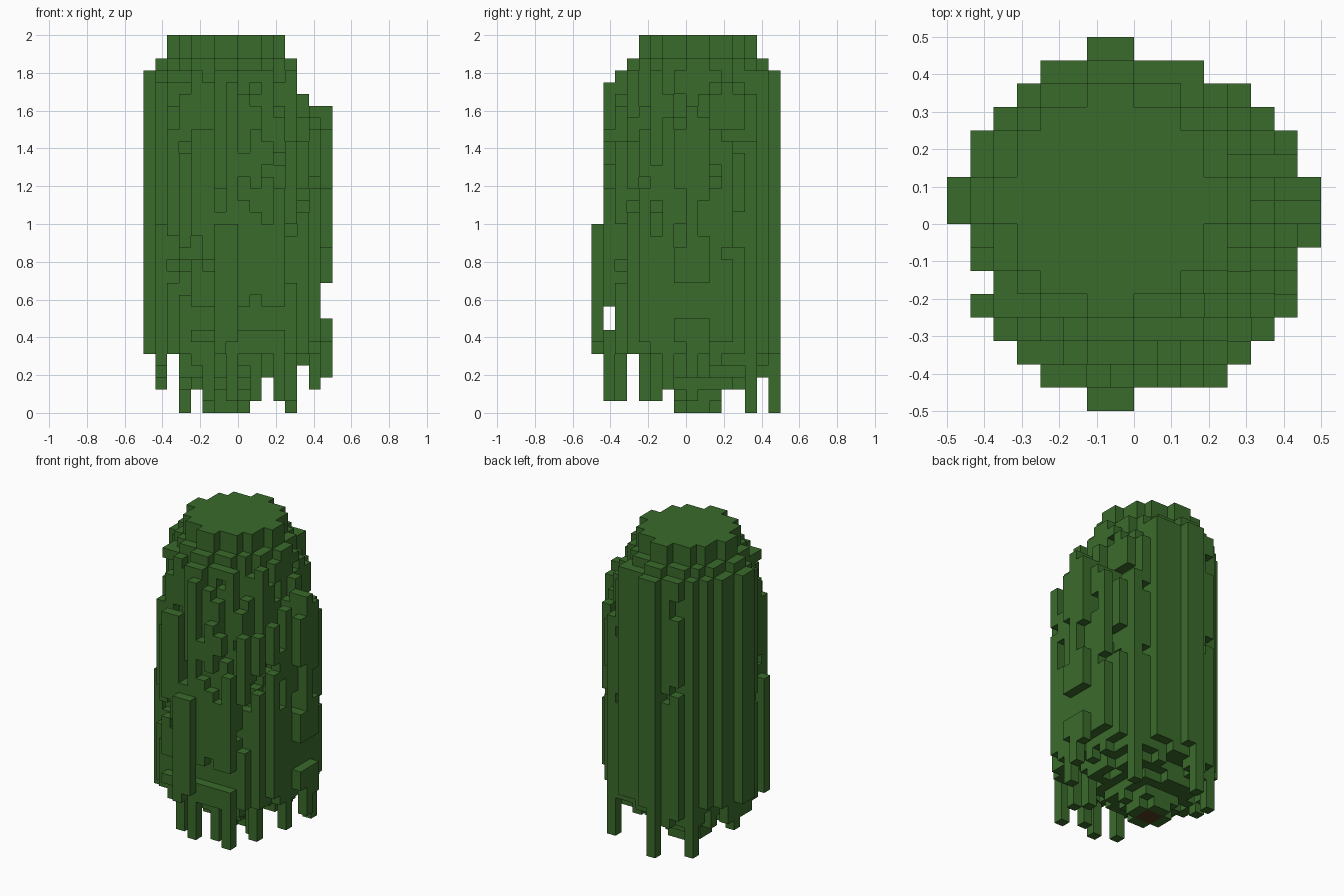
import bpy, bmesh, random
from math import hypot
from mathutils import Vector

random.seed(11)
cube = bpy.data.objects.get("Cube")
if cube:
    bpy.data.objects.remove(cube, do_unlink=True)

CELL = 1 / 16
AXIS_X, AXIS_Y = 7, 9            # canopy axis, in cells


def material(name, color):
    m = bpy.data.materials.new(name)
    m.use_nodes = True
    m.diffuse_color = (*color, 1)
    m.node_tree.nodes["Principled BSDF"].inputs["Base Color"].default_value = (*color, 1)
    return m


def build_voxels(name, cells, solid, mat):
    """Mesh the faces of cells that no solid cell covers."""
    bm = bmesh.new()
    verts = {}

    def vert(p):
        key = tuple(p)
        if key not in verts:
            verts[key] = bm.verts.new(((p[0] - 8) * CELL, (p[1] - 8) * CELL, p[2] * CELL))
        return verts[key]

    for cell in sorted(cells):
        for axis in range(3):
            u, v = Vector((0, 0, 0)), Vector((0, 0, 0))
            u[(axis + 1) % 3] = v[(axis + 2) % 3] = 1
            for side in (0, 1):
                neighbour = list(cell)
                neighbour[axis] += 2 * side - 1
                if tuple(neighbour) in solid:
                    continue
                base = Vector(cell)
                base[axis] += side
                loop = [base, base + u, base + u + v, base + v]
                if not side:
                    loop.reverse()
                bm.faces.new([vert(p) for p in loop])
    mesh = bpy.data.meshes.new(name)
    bm.to_mesh(mesh)
    bm.free()
    mesh.materials.append(mat)
    obj = bpy.data.objects.new(name, mesh)
    bpy.context.collection.objects.link(obj)


# Plan outline: first and last cell of each row, front to back
ROWS = [(6, 7), (4, 11), (3, 12), (2, 13), (1, 14), (2, 14), (1, 14), (1, 15),
        (0, 15), (0, 15), (1, 14), (1, 14), (2, 13), (3, 12), (4, 10), (6, 7)]
# Lowest layer the ragged hem may reach, across and along
HEM_X = [5, 2, 5, 0, 2, 0, 0, 0, 0, 1, 2, 1, 0, 2, 2, 3]
HEM_Y = [5, 1, 1, 5, 1, 1, 2, 0, 0, 0, 0, 2, 2, 0, 3, 0]
# Columns that hang all the way down
HANGING = {(3, 13), (12, 13), (6, 15), (11, 1), (7, 1), (12, 4), (1, 9), (14, 6),
           (6, 0), (15, 8), (0, 8), (0, 9), (9, 2), (5, 2), (11, 5), (4, 12)}


def crown_top(i, j, d, rough):
    """Stepped round crown, lower and rougher towards the front and left."""
    if d < 4.6:
        return 32
    if d < 5.6:
        return 30
    if j == 0:
        return 16
    if i >= 14:
        return 26 if j in (8, 9) else random.randint(18, 26)
    if (i, j) == (7, 1):
        return 28
    if d < 6.6:
        return 29 - (random.choice((0, 0, 1, 2)) if rough else 0)
    return random.randint(16, 27) if rough else 29


def hem(i, j, d):
    """Underside rises away from the trunk, with a ragged edge."""
    low = max(HEM_X[i], HEM_Y[j])
    if d < 2 or (i, j) in HANGING:
        return low
    return max(low, int(d * 0.7) + random.choice((0, 0, 1)))


# Leafy columns, with strips broken by pockets on the outer shell
solid = set()
for j, (first, last) in enumerate(ROWS):
    for i in range(first, last + 1):
        dx, dy = i + 0.5 - AXIS_X, j + 0.5 - AXIS_Y
        d = hypot(dx, dy)
        rough = dx - dy > -1.5
        top, z = crown_top(i, j, d, rough), hem(i, j, d)
        whole = d < 5.6 or (i, j) in HANGING or (not rough and random.random() < 0.6)
        pocket = 5 if rough and d > 6.6 else 2
        while z < top:
            run = top - z if whole else random.randint(4, 13)
            solid.update((i, j, k) for k in range(z, min(z + run, top)))
            z += run + random.randint(1, pocket)

# Notches right through the outermost layers
solid -= {(i, j, k) for i, j, k in solid
          if (i == 15 and k in (8, 9, 10)) or (j == 1 and k in (7, 8))}

# Trunk sits inside the middle of the canopy
trunk_cells = {c for c in solid if c[0] in (6, 7) and c[1] in (8, 9) and c[2] < 28}

build_voxels("foliage", solid - trunk_cells, solid, material("leaf_green", (0.042, 0.147, 0.024)))
build_voxels("trunk", trunk_cells, solid, material("bark_brown", (0.085, 0.045, 0.015)))
